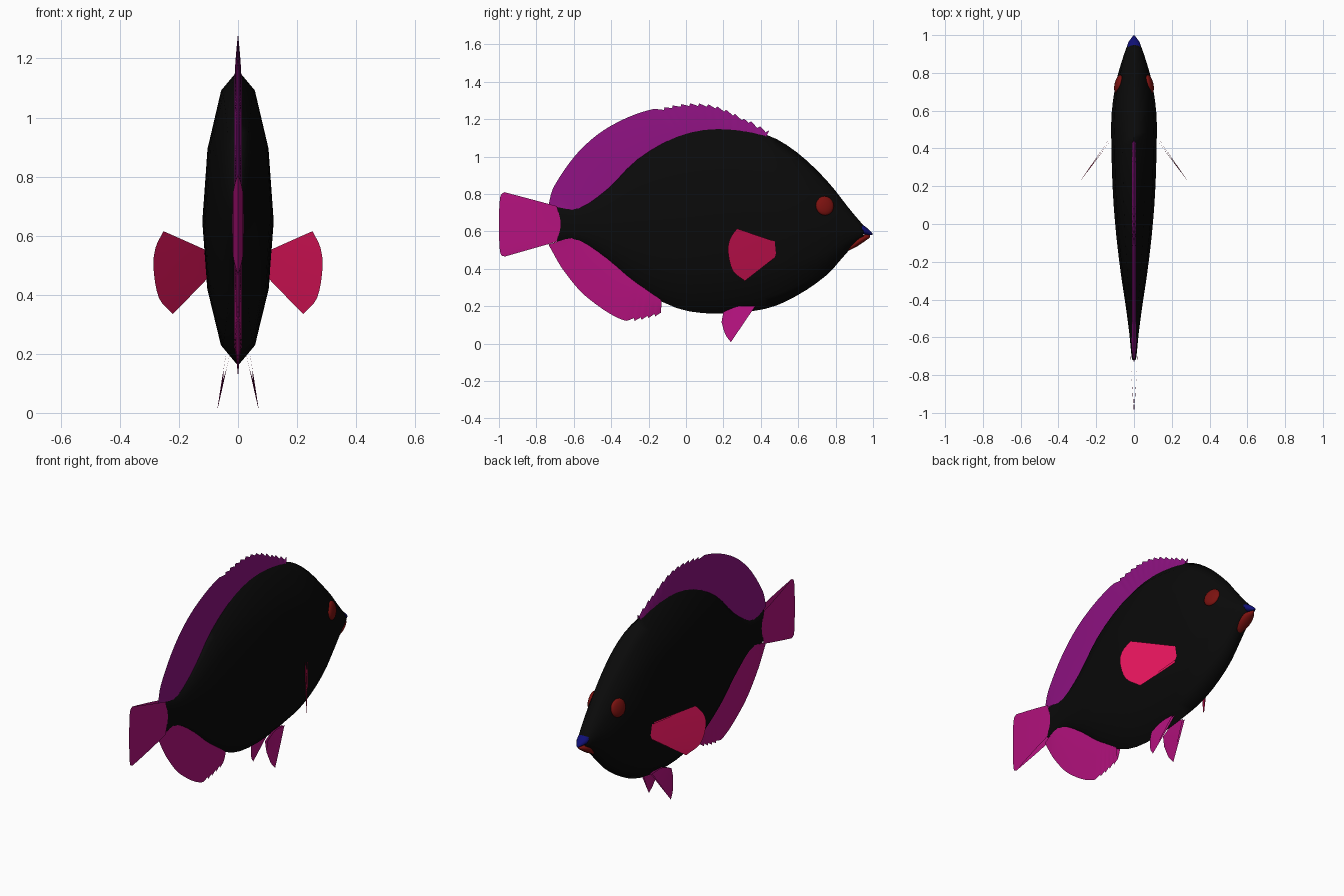
import bpy, bmesh, math
from mathutils import Vector, Matrix

if "Cube" in bpy.data.objects:
    bpy.data.objects.remove(bpy.data.objects["Cube"], do_unlink=True)


def material(name, colour):
    m = bpy.data.materials.new(name)
    m.use_nodes = True
    m.diffuse_color = (*colour, 1)
    m.node_tree.nodes["Principled BSDF"].inputs["Base Color"].default_value = (*colour, 1)
    return m


BLACK = material("black skin", (0.003, 0.003, 0.003))
PURPLE = material("purple fin", (0.27, 0.006, 0.22))
MAGENTA = material("magenta fin", (0.46, 0.006, 0.21))
CRIMSON = material("crimson fin", (0.72, 0.007, 0.1))
RED = material("dark red", (0.2, 0.006, 0.005))
BLUE = material("dark blue", (0.005, 0.005, 0.18))


def finish(name, bm, mat, angle):
    bmesh.ops.remove_doubles(bm, verts=bm.verts, dist=0.0001)
    bmesh.ops.recalc_face_normals(bm, faces=bm.faces)
    mesh = bpy.data.meshes.new(name)
    bm.to_mesh(mesh)
    bm.free()
    mesh.materials.append(mat)
    ob = bpy.data.objects.new(name, mesh)
    bpy.context.collection.objects.link(ob)
    bpy.ops.object.select_all(action="DESELECT")
    ob.select_set(True)
    bpy.context.view_layer.objects.active = ob
    bpy.ops.object.shade_smooth_by_angle(angle=math.radians(angle))
    return ob


def sample(points, n):
    """Smooth curve through points, as n + 1 evenly spaced samples."""
    p = [Vector(q) for q in points]
    p = [2 * p[0] - p[1]] + p + [2 * p[-1] - p[-2]]
    spans, out = len(p) - 3, []
    for k in range(n + 1):
        u = k / n * spans
        i = min(int(u), spans - 1)
        t = u - i
        a, b, c, d = p[i:i + 4]
        out.append(b + (c - a) * (t / 2) + (2 * a - 5 * b + 4 * c - d) * (t * t / 2)
                   + (3 * b - a - 3 * c + d) * (t ** 3 / 2))
    return out


def loft(name, stations, n, mat, sides=12):
    """Elliptical rings along y; a station is (y, top, bottom, half width)."""
    bm = bmesh.new()
    rings = []
    for y, top, low, w in sample(stations, n):
        mid, h = (top + low) / 2, (top - low) / 2
        rings.append([bm.verts.new((w * math.sin(a), y, mid + h * math.cos(a)))
                      for a in (math.tau * i / sides for i in range(sides))])
    for r, s in zip(rings, rings[1:]):
        for i in range(sides):
            j = (i + 1) % sides
            bm.faces.new((r[i], r[j], s[j], s[i]))
    bm.faces.new(rings[0])
    bm.faces.new(rings[-1])
    return finish(name, bm, mat, 85)


def fin(name, base, edge, n, mat, thick, place=lambda y, z: (0, y, z),
        teeth=None, rows=5):
    """Lens-shaped blade spanning base to edge, given as (y, z) points."""
    inner, outer = sample(base, n), sample(edge, n)
    if teeth:
        first, last, count, depth = teeth
        for b, e in zip(inner, outer):
            if first <= e.x <= last:
                phase = (e.x - first) / (last - first) * count % 1
                e += (b - e).normalized() * depth * phase
    bm = bmesh.new()
    for side in (1, -1):
        grid = []
        for b, e in zip(inner, outer):
            line = []
            for k in range(rows + 1):
                s = k / rows
                x, y, z = place(*b.lerp(e, s))
                line.append(bm.verts.new((x + side * thick * (1 - s ** 1.5), y, z)))
            grid.append(line)
        for p, q in zip(grid, grid[1:]):
            for k in range(rows):
                bm.faces.new((p[k], p[k + 1], q[k + 1], q[k]))
    return finish(name, bm, mat, 50)


# Body: flat, deep oval tapering to the tail stalk and the snout
loft("body", [
    (-0.72, 0.70, 0.58, 0.008), (-0.70, 0.735, 0.545, 0.013),
    (-0.57, 0.736, 0.54, 0.026), (-0.42, 0.84, 0.44, 0.046),
    (-0.26, 1.0, 0.305, 0.07), (-0.05, 1.12, 0.19, 0.095),
    (0.17, 1.16, 0.16, 0.112), (0.42, 1.12, 0.185, 0.12),
    (0.59, 1.025, 0.255, 0.118), (0.75, 0.875, 0.365, 0.095),
    (0.87, 0.725, 0.497, 0.062), (0.95, 0.63, 0.565, 0.034)], 33, BLACK)

# Lips
loft("upper_lip", [(0.93, 0.642, 0.59, 0.036), (0.96, 0.625, 0.583, 0.031),
                   (0.998, 0.59, 0.58, 0.004)], 6, BLUE)
loft("lower_lip", [(0.87, 0.52, 0.497, 0.018), (0.91, 0.56, 0.517, 0.034),
                   (0.95, 0.582, 0.543, 0.03), (0.985, 0.58, 0.568, 0.006)], 8, RED)

# Unpaired fins
fin("dorsal_fin",
    [(-0.64, 0.72), (-0.56, 0.72), (-0.42, 0.81), (-0.25, 0.98),
     (-0.04, 1.09), (0.16, 1.12), (0.42, 1.09)],
    [(-0.736, 0.74), (-0.70, 0.85), (-0.57, 1.03), (-0.40, 1.165),
     (-0.17, 1.255), (0.13, 1.28), (0.445, 1.14)],
    156, PURPLE, 0.012, teeth=(-0.17, 0.44, 13, 0.02))
fin("anal_fin",
    [(-0.64, 0.56), (-0.56, 0.56), (-0.42, 0.47), (-0.28, 0.34), (-0.13, 0.23)],
    [(-0.736, 0.53), (-0.65, 0.385), (-0.52, 0.24), (-0.32, 0.122), (-0.135, 0.15)],
    100, MAGENTA, 0.012, teeth=(-0.32, -0.13, 5, 0.018))
fin("tail_fin",
    [(-0.69, 0.735), (-0.67, 0.64), (-0.69, 0.545)],
    [(-0.972, 0.81), (-0.994, 0.78), (-1.0, 0.64), (-0.994, 0.49), (-0.97, 0.465)],
    16, MAGENTA, 0.018)

# Paired fins and eyes
for side, label in ((1, "left"), (-1, "right")):
    fin(label + "_pectoral_fin",
        [(0.48, 0.545), (0.485, 0.505), (0.475, 0.46)],
        [(0.272, 0.615), (0.235, 0.56), (0.225, 0.49), (0.25, 0.39), (0.315, 0.335)],
        16, CRIMSON, 0.007,
        place=lambda y, z: (side * (0.106 + (0.475 - y) * 0.72), y, z))
    fin(label + "_pelvic_fin",
        [(0.37, 0.2), (0.28, 0.2), (0.2, 0.17)],
        [(0.24, 0.008), (0.21, 0.05), (0.19, 0.115)],
        12, MAGENTA, 0.006,
        place=lambda y, z: (side * (0.034 + (0.2 - z) * 0.19), y, z))
    bm = bmesh.new()
    bmesh.ops.create_uvsphere(
        bm, u_segments=16, v_segments=10, radius=1,
        matrix=Matrix.Translation((side * 0.083, 0.742, 0.737))
        @ Matrix.Rotation(side * 0.25, 4, "Z") @ Matrix.Rotation(side * -0.15, 4, "Y")
        @ Matrix.Diagonal((0.018, 0.05, 0.052, 1)))
    finish(label + "_eye", bm, RED, 60)
